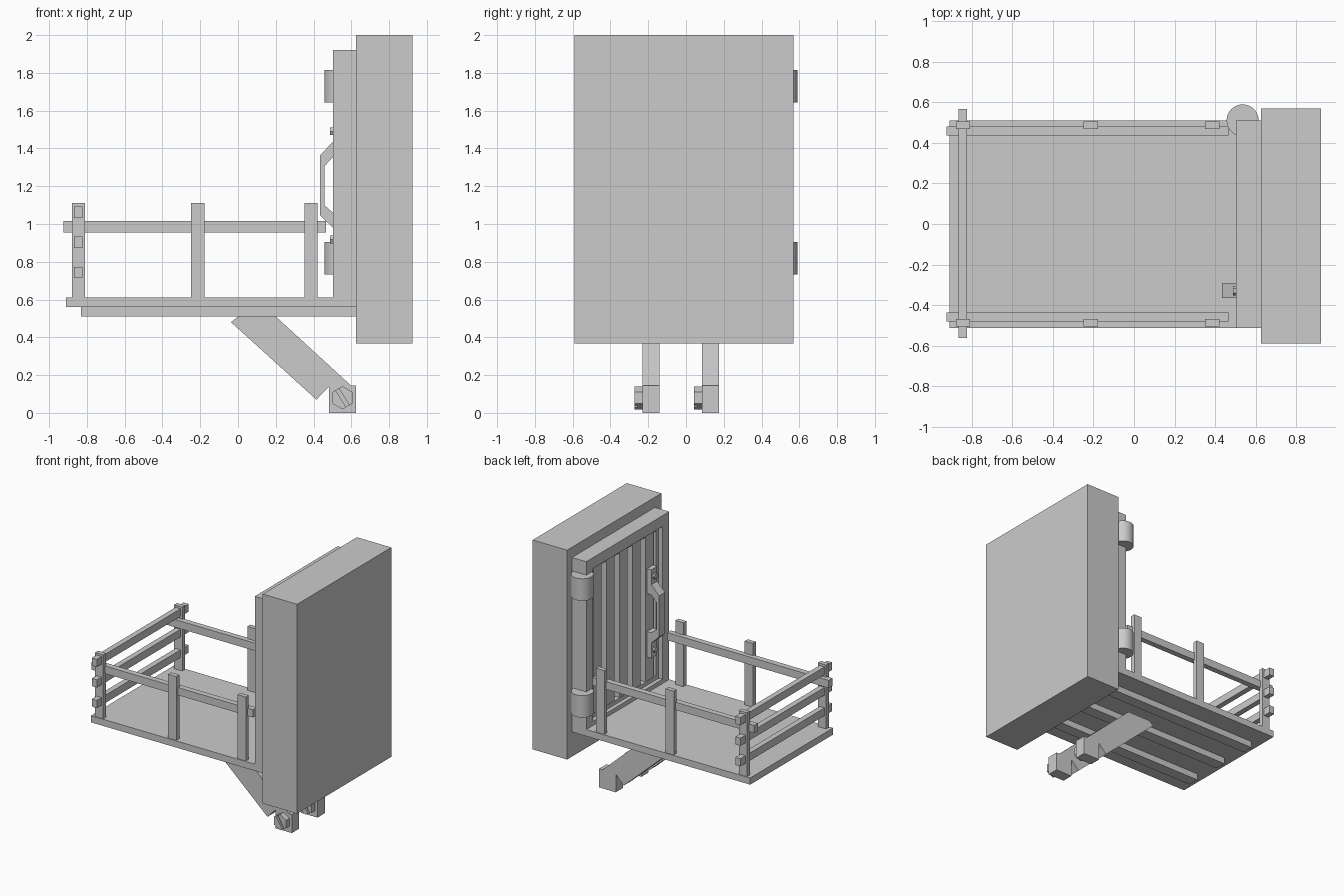
import bpy
import bmesh
from math import pi, cos, sin
from mathutils import Vector

cube = bpy.data.objects.get("Cube")
if cube:
    bpy.data.objects.remove(cube, do_unlink=True)

grey = bpy.data.materials.new("plain grey")
grey.use_nodes = True
grey.diffuse_color = (0.6, 0.6, 0.6, 1)
grey.node_tree.nodes["Principled BSDF"].inputs["Base Color"].default_value = (0.6, 0.6, 0.6, 1)


def finish(name, bm):
    bmesh.ops.recalc_face_normals(bm, faces=bm.faces)
    mesh = bpy.data.meshes.new(name)
    bm.to_mesh(mesh)
    bm.free()
    mesh.materials.append(grey)
    obj = bpy.data.objects.new(name, mesh)
    bpy.context.collection.objects.link(obj)
    return obj


def box(name, x, y, z):
    """Box from three (low, high) ranges."""
    bm = bmesh.new()
    bmesh.ops.create_cube(bm, size=1)
    for v in bm.verts:
        v.co = Vector([(a + b) / 2 + c * (b - a) for c, (a, b) in zip(v.co, (x, y, z))])
    return finish(name, bm)


def prism(name, outline, start, depth):
    """Extrude an outline of 3D points along the depth vector."""
    bm = bmesh.new()
    face = bm.faces.new([bm.verts.new(p) for p in outline])
    moved = bmesh.ops.extrude_face_region(bm, geom=[face])["geom"]
    bmesh.ops.translate(bm, vec=depth, verts=[v for v in moved if isinstance(v, bmesh.types.BMVert)])
    bmesh.ops.translate(bm, vec=start, verts=bm.verts)
    return finish(name, bm)


def side_profile(name, points, y0, y1):
    return prism(name, [(x, 0, z) for x, z in points], (0, y0, 0), (0, y1 - y0, 0))


def frame(name, x, y, z, width):
    """Rectangular frame of four bars facing the platform."""
    (y0, y1), (z0, z1) = y, z
    box(f"{name}_right_stile", x, (y0, y0 + width), z)
    box(f"{name}_left_stile", x, (y1 - width, y1), z)
    box(f"{name}_bottom", x, (y0 + width, y1 - width), (z0, z0 + width))
    box(f"{name}_top", x, (y0 + width, y1 - width), (z1 - width, z1))


# Wall block
box("wall_block", (0.626, 0.923), (-0.59, 0.57), (0.368, 2))

# Platform and the joists beneath it
box("platform", (-0.91, 0.626), (-0.512, 0.51), (0.56, 0.612))
for i in range(3):
    y = -0.31 + 0.31 * i
    box(f"joist_{i + 1}", (-0.83, 0.626), (y - 0.045, y + 0.045), (0.51, 0.56))

# Railings: posts and long rails on both sides
for side, s in (("left", 1), ("right", -1)):
    def span(a, b):
        return tuple(sorted((s * a, s * b)))
    for i, x in enumerate((-0.844, -0.213, 0.386)):
        box(f"{side}_post_{i + 1}", (x - 0.035, x + 0.035), span(0.469, 0.505), (0.612, 1.11))
    box(f"{side}_rail", (-0.925, 0.467), span(0.437, 0.482), (0.955, 1.015))

# Three crossing rails at the open end
for i in range(3):
    z = 0.743 + 0.16 * i
    box(f"end_rail_{i + 1}", (-0.867, -0.824), (-0.562, 0.568), (z - 0.03, z + 0.03))

# Door: backing, stepped frame and vertical planks
box("door_backing", (0.59, 0.626), (-0.44, 0.44), (0.63, 1.85))
frame("door_frame", (0.503, 0.626), (-0.512, 0.51), (0.56, 1.92), 0.085)
frame("door_inner_frame", (0.535, 0.626), (-0.427, 0.425), (0.645, 1.835), 0.03)
for i in range(5):
    y = -0.32 + 0.16 * i
    box(f"door_plank_{i + 1}", (0.54, 0.59), (y - 0.05, y + 0.05), (0.675, 1.805))

# Hinge barrels
for name, z in (("lower_hinge", 0.733), ("upper_hinge", 1.643)):
    ring = [(0.079 * cos(k * pi / 16), 0.079 * sin(k * pi / 16), 0) for k in range(32)]
    barrel = prism(name, ring, (0.536, 0.511, z), (0, 0, 0.172))
    bpy.ops.object.select_all(action="DESELECT")
    barrel.select_set(True)
    bpy.context.view_layer.objects.active = barrel
    bpy.ops.object.shade_smooth_by_angle()

# Door handle, mounting plates and screws
side_profile("door_handle", [(0.503, 1.435), (0.435, 1.365), (0.435, 1.045), (0.503, 0.98),
                             (0.503, 1.06), (0.457, 1.1), (0.457, 1.305), (0.503, 1.355)], -0.364, -0.291)
for name, z, screw in (("upper", (1.355, 1.55), 1.49), ("lower", (0.86, 1.06), 0.918)):
    box(f"{name}_handle_plate", (0.503, 0.59), (-0.364, -0.291), z)
    hexagon = [(0, 0.023 * cos(k * pi / 3), 0.023 * sin(k * pi / 3)) for k in range(6)]
    prism(f"{name}_handle_screw", hexagon, (0.488, -0.33, screw), (0.02, 0, 0))

# Diagonal braces with feet and slotted hexagonal bolts
brace = [(-0.037, 0.48), (0, 0.51), (0.2, 0.51), (0.597, 0.146), (0.626, 0.146),
         (0.626, 0), (0.483, 0), (0.483, 0.14), (0.415, 0.07)]
for name, y in (("front", -0.23), ("rear", 0.085)):
    side_profile(f"{name}_brace", brace, y, y + 0.09)
    head = [(0.553 + 0.061 * sin(k * pi / 3), 0.08 + 0.061 * cos(k * pi / 3)) for k in range(6)]
    side_profile(f"{name}_bolt_washer", head, y - 0.026, y)
    # The two halves of the head leave a slanted slot between them
    for part, s in (("upper", 1), ("lower", -1)):
        bm = bmesh.new()
        bm.faces.new([bm.verts.new((x, 0, z)) for x, z in head])
        normal = Vector((0.85, 0, 0.53)) * s
        bmesh.ops.bisect_plane(bm, geom=bm.verts[:] + bm.edges[:] + bm.faces[:], clear_inner=True,
                               plane_co=Vector((0.553, 0, 0.08)) + normal * 0.01, plane_no=normal)
        outline = [(v.co.x, v.co.z) for v in bm.faces[:][0].verts]
        bm.free()
        side_profile(f"{name}_bolt_{part}_half", outline, y - 0.042, y - 0.026)
